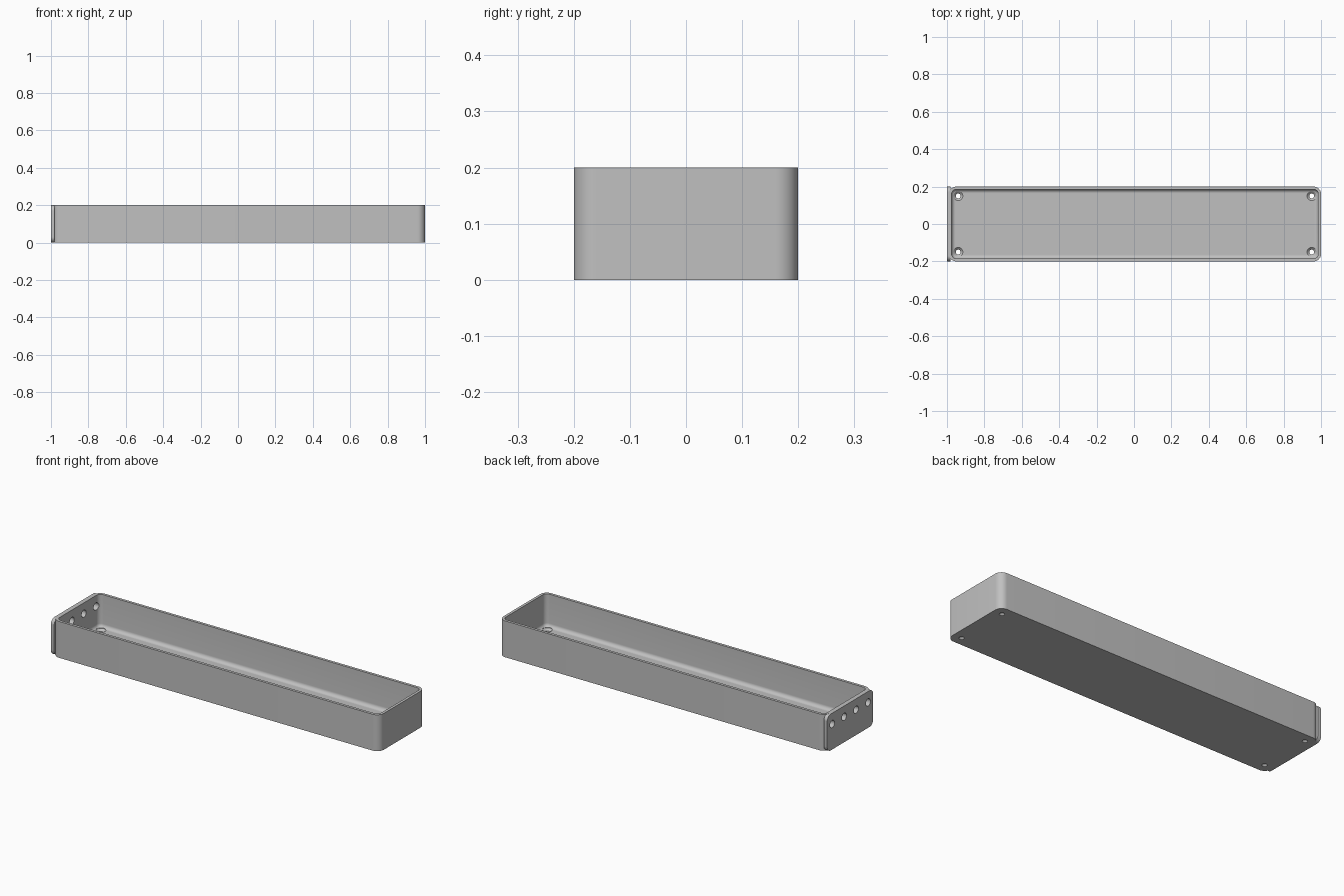
import bpy, bmesh, math
from mathutils import Matrix, Vector

cube = bpy.data.objects.get("Cube")
if cube:
    bpy.data.objects.remove(cube, do_unlink=True)

grey = bpy.data.materials.new("light grey plastic")
grey.use_nodes = True
colour = (0.53, 0.53, 0.53, 1)
grey.diffuse_color = colour
grey.node_tree.nodes["Principled BSDF"].inputs["Base Color"].default_value = colour


def rounded_rect(hx, hy, r, steps=10):
    """Counter-clockwise outline of a rectangle with rounded corners."""
    points = []
    for i, (sx, sy) in enumerate([(1, 1), (-1, 1), (-1, -1), (1, -1)]):
        for k in range(steps + 1):
            a = math.pi / 2 * (i + k / steps)
            points.append((sx * (hx - r) + r * math.cos(a),
                           sy * (hy - r) + r * math.sin(a)))
    return points


def loft(name, loops, matrix=Matrix()):
    """Join a stack of equal-sized loops into a closed solid."""
    bm = bmesh.new()
    rings = [[bm.verts.new(matrix @ Vector(p)) for p in loop] for loop in loops]
    n = len(rings[0])
    for a, b in zip(rings, rings[1:]):
        for i in range(n):
            j = (i + 1) % n
            bm.faces.new((a[i], a[j], b[j], b[i]))
    bm.faces.new(rings[0][::-1])
    bm.faces.new(rings[-1])
    bmesh.ops.recalc_face_normals(bm, faces=bm.faces)
    mesh = bpy.data.meshes.new(name)
    bm.to_mesh(mesh)
    bm.free()
    mesh.materials.append(grey)
    obj = bpy.data.objects.new(name, mesh)
    bpy.context.collection.objects.link(obj)
    return obj


def turned(name, profile, matrix):
    """Solid of revolution from (radius, height) pairs."""
    ring = [(math.cos(i * math.tau / 32), math.sin(i * math.tau / 32)) for i in range(32)]
    cutter = loft(name, [[(r * c, r * s, z) for c, s in ring] for r, z in profile], matrix)
    cutter.hide_render = True
    return cutter


def activate(obj):
    bpy.ops.object.select_all(action='DESELECT')
    obj.select_set(True)
    bpy.context.view_layer.objects.active = obj


def cut(obj, cutters):
    activate(obj)
    for c in cutters:
        mod = obj.modifiers.new("hole", 'BOOLEAN')
        mod.operation = 'DIFFERENCE'
        mod.solver = 'EXACT'
        mod.object = c
        bpy.ops.object.modifier_apply(modifier=mod.name)


# Open tray: outer wall, rim, inner wall, filleted floor edge
HX, HY, HEIGHT, CORNER = 0.995, 0.2, 0.2, 0.04
WALL, FLOOR, FILLET = 0.015, 0.02, 0.02
profile = [(0, 0), (0, HEIGHT), (WALL, HEIGHT)]
for k in range(9):
    a = math.pi / 2 * k / 8
    profile.append((WALL + FILLET * (1 - math.cos(a)),
                    FLOOR + FILLET * (1 - math.sin(a))))
loops = [[(x, y, z) for x, y in rounded_rect(HX - d, HY - d, CORNER - d)]
         for d, z in profile]
tray = loft("tray", loops, Matrix.Translation((0.005, 0, 0)))

# Connector plate with rounded corners on the -x end
upright = Matrix(((0, 0, 1, 0), (1, 0, 0, 0), (0, 1, 0, HEIGHT / 2), (0, 0, 0, 1)))
end_plate = loft("end_plate", [[(y, z, x) for y, z in rounded_rect(HY, HEIGHT / 2, 0.03)]
                               for x in (-1, -0.98)], upright)

# Countersunk screw holes in the floor corners
screw_profile = [(0.013, -0.01), (0.013, 0.008), (0.025, FLOOR), (0.025, 0.03)]
screws = [turned("screw_hole_cutter", screw_profile, Matrix.Translation((x, y, 0)))
          for x in (-0.94, 0.95) for y in (-0.15, 0.15)]
cut(tray, screws)

# Row of round openings through the end wall and plate
openings = [turned("opening_cutter", [(0.02, -1.02), (0.02, -0.95)],
                   Matrix.Translation((0, y, 0.04)) @ upright)
            for y in (-0.156, -0.052, 0.052, 0.156)]
cut(tray, openings)
cut(end_plate, openings)

for c in screws + openings:
    bpy.data.objects.remove(c, do_unlink=True)

for obj in (tray, end_plate):
    activate(obj)
    bpy.ops.object.shade_smooth_by_angle(angle=math.radians(30))
